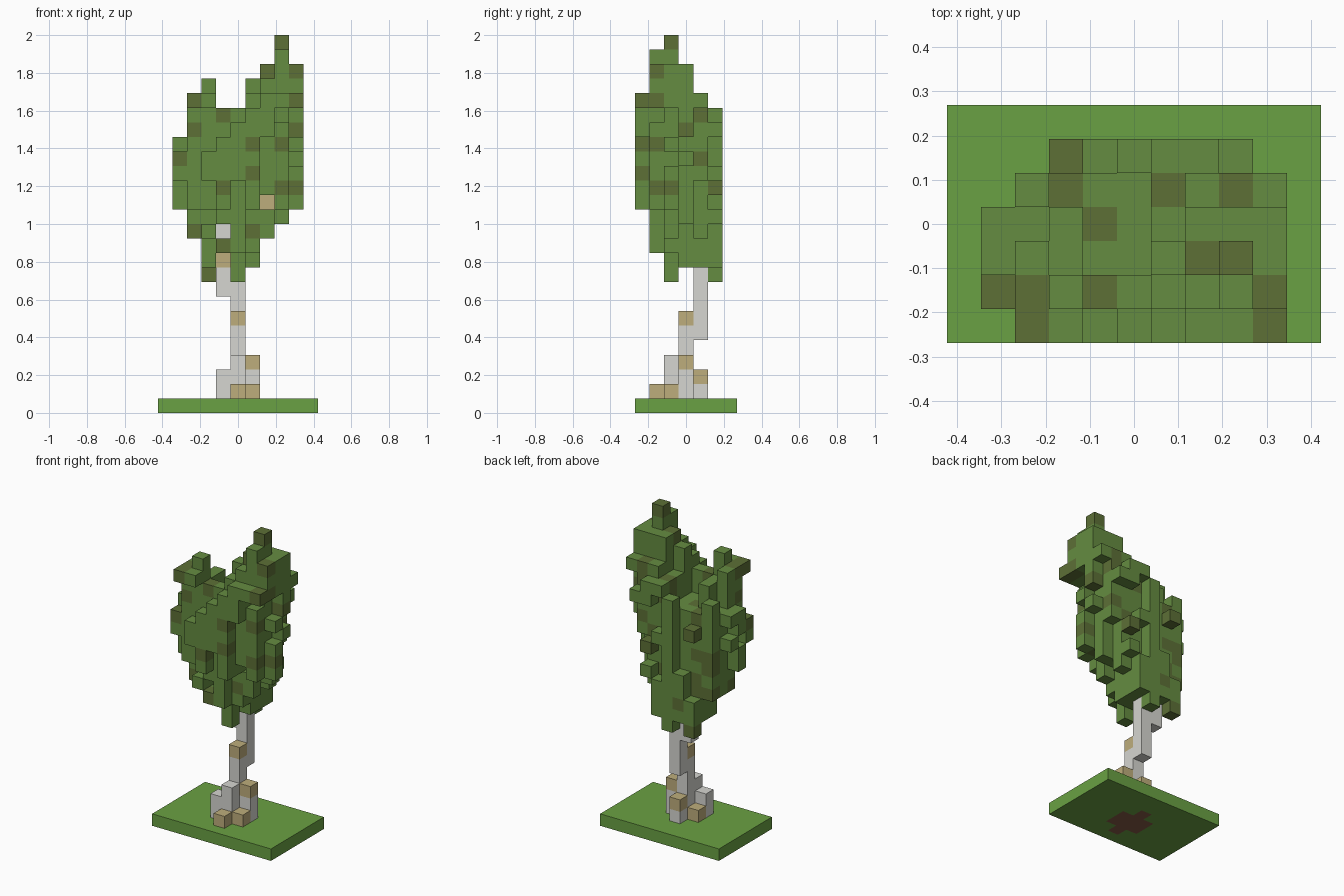
import bpy, bmesh, random
from math import hypot
from mathutils import Vector

random.seed(23)
cube = bpy.data.objects.get("Cube")
if cube:
    bpy.data.objects.remove(cube)

UNIT = 2 / 26  # edge of one block


def material(name, rgb):
    lin = [((c / 255 + 0.055) / 1.055) ** 2.4 for c in rgb]
    mat = bpy.data.materials.new(name)
    mat.use_nodes = True
    mat.diffuse_color = (*lin, 1)
    mat.node_tree.nodes["Principled BSDF"].inputs["Base Color"].default_value = (*lin, 1)
    return mat


MATS = {
    "grass": material("grass_green", (106, 161, 67)),
    "soil": material("soil_brown", (134, 90, 70)),
    "bark": material("pale_bark", (214, 214, 209)),
    "knot": material("tan_bark", (190, 174, 124)),
    "leaf": material("leaf_green", (101, 140, 65)),
    "olive": material("olive_leaf", (93, 112, 54)),
}
DIRS = [(1, 0, 0), (-1, 0, 0), (0, 1, 0), (0, -1, 0), (0, 0, 1), (0, 0, -1)]


def beside(cell):
    return [tuple(a + b for a, b in zip(cell, d)) for d in DIRS]


def build(name, cells, filled):
    """Turn blocks {cell: colour} into a mesh of their exposed faces."""
    bm = bmesh.new()
    names = sorted(set(cells.values()))
    for cell, colour in cells.items():
        centre = Vector(cell) + Vector((0, 0, 0.5))
        for d, other in zip(DIRS, beside(cell)):
            if other in filled:
                continue
            n = Vector(d)
            s = Vector((n.y, n.z, n.x))
            t = n.cross(s)
            mid = centre + n / 2
            quad = [mid + (a * s + b * t) / 2 for a, b in ((-1, -1), (1, -1), (1, 1), (-1, 1))]
            face = bm.faces.new([bm.verts.new(p * UNIT) for p in quad])
            face.material_index = names.index(colour)
    bmesh.ops.remove_doubles(bm, verts=bm.verts, dist=UNIT / 100)
    mesh = bpy.data.meshes.new(name)
    bm.to_mesh(mesh)
    bm.free()
    for n in names:
        mesh.materials.append(MATS[n])
    bpy.context.collection.objects.link(bpy.data.objects.new(name, mesh))


# Trunk: vertical runs of blocks (x, y, first level, last level)
trunk = {}
RUNS = [(0, 0, 1, 6), (0, 1, 5, 9), (-1, 1, 8, 13), (0, -1, 1, 3), (1, 0, 1, 3), (-1, -1, 1, 2),
        (0, 1, 1, 2), (0, -2, 1, 1), (1, -1, 1, 1), (-1, 0, 1, 1),
        (0, 1, 13, 13), (1, 0, 13, 14), (2, 0, 14, 16), (-2, 0, 13, 15)]
for i, j, low, high in RUNS:
    for k in range(low, high + 1):
        trunk[i, j, k] = "bark"
for cell in [(0, 0, 6), (-1, 1, 10), (1, 0, 3), (0, 1, 2), (0, -2, 1), (1, -1, 1), (-1, 0, 1), (2, 0, 14)]:
    trunk[cell] = "knot"

# Ground slab, with soil below the roots
slab = {(i, j, 0): "soil" if (i, j, 1) in trunk else "grass"
        for i in range(-5, 6) for j in range(-3, 4)}

# Crown limits: levels covered by each column across the width and the depth
ACROSS = dict(zip(range(-4, 5), [(14, 19), (12, 22), (9, 23), (10, 21), (9, 21), (10, 23), (12, 24), (13, 26), (14, 24)]))
DEEP = dict(zip(range(-3, 3), [(14, 22), (11, 25), (9, 26), (10, 24), (10, 22), (9, 21)]))
PLAN = {-3: (-3, 4), -2: (-4, 4), -1: (-4, 4), 0: (-4, 4), 1: (-3, 4), 2: (-2, 3)}


def span(limits, k):
    return [c for c, (low, high) in limits.items() if low <= k < high]


def offset(c, values):
    half = (max(values) - min(values) + 1) / 2
    return (c - (max(values) + min(values)) / 2) / half


radius = {}  # every allowed cell and its squared distance from the lobe axis
for k in range(9, 26):
    for i in span(ACROSS, k):
        for j in span(DEEP, k):
            xs, ys = span(ACROSS, k), span(DEEP, k)
            if k > 20:  # the crown forks into two lobes
                xs = [x for x in xs if x * i > 0]
                if i < 0:
                    ys = [y for y in ys if abs(y + 2) <= 22 - k]
            window = (i == -1 and k in (10, 12) and j < 2) or (i == 2 and k == 14 and j < 0)
            low, high = PLAN[j]
            if j in ys and low <= i <= high and not window and (i, j, k) not in trunk:
                radius[i, j, k] = offset(i, xs) ** 2 + offset(j, ys) ** 2

# Ragged crown: two sloping peaks, and very short upright runs of uneven reach
peak = {(i, j): max(26 - 1.2 * hypot(i - 3, j + 1), 23.5 - 1.2 * hypot(i + 2, j + 2)) - random.uniform(0, 2.4)
        for i in ACROSS for j in DEEP}
reach = {}
leaves = set()
for cell, r in radius.items():
    i, j, k = cell
    if (i, j) not in reach or random.random() < 0.65:
        reach[i, j] = random.uniform(0.45, 1.25)
    hollow = i in (-1, 0) and -1 <= j <= 1 and k > 18
    if r < reach[i, j] and k < peak[i, j] and not hollow:
        leaves.add(cell)
TUFTS = [(0, -1, 9, 11), (-2, 2, 9, 10), (-1, 2, 10, 13), (-2, 1, 11, 13), (-2, -2, 18, 22), (-3, -2, 19, 21),
         (-4, -2, 16, 17), (1, -1, 19, 22), (4, 0, 22, 23), (4, 1, 21, 21), (3, 1, 19, 21), (0, -2, 16, 19),
         (-1, -2, 16, 20), (2, -1, 20, 23), (3, 0, 20, 23), (3, -2, 21, 24)]
for i, j, low, high in TUFTS:
    leaves |= {(i, j, k) for k in range(low, high + 1) if (i, j, k) in radius}

# Drop loose blocks and fill pits
solid = leaves | set(trunk)
leaves = {c for c in radius if sum(b in solid for b in beside(c)) >= (1 if c in leaves else 5)}

# Close gaps in the outline along each axis with the innermost allowed block
for axis in range(3):
    def key(c):
        return c[:axis] + c[axis + 1:]
    covered = {key(c) for c in leaves}
    for cell in sorted(radius, key=radius.get):
        if key(cell) not in covered:
            covered.add(key(cell))
            leaves.add(cell)

# Leaf colours: scattered olive blocks, with chosen ones on the outer faces
crown = {c: "olive" if random.random() < 0.12 else "leaf" for c in sorted(leaves)}
FRONT = [(3, 25), (2, 23), (4, 21), (-3, 21), (-1, 20), (-3, 19), (3, 18), (-4, 17), (1, 16),
         (-1, 15), (4, 15), (1, 12), (-3, 12), (-1, 11), (-2, 9)]
SIDE = [(-1, 25), (-2, 21), (1, 20), (0, 19), (-3, 18), (1, 17), (-2, 15), (2, 15)]
TOP = [(-2, 2), (-2, 1), (1, 1), (3, 1), (-1, 0), (2, -1), (3, -1), (-4, -2), (-3, -2), (-1, -2), (4, -2), (-3, -3)]
outer = []
for axis, pick, marks in ((1, min, FRONT), (0, max, SIDE), (2, max, TOP)):
    lines = {}
    for c in crown:
        lines.setdefault(c[:axis] + c[axis + 1:], []).append(c)
    outer.append(({q: pick(v, key=lambda c: c[axis]) for q, v in lines.items()}, marks))
for faces, marks in outer:
    for c in faces.values():
        crown[c] = "leaf"
for faces, marks in outer:
    for q in marks:
        crown[faces[q]] = "olive"

filled = set(slab) | set(trunk) | set(crown)
build("ground_slab", slab, filled)
build("trunk", trunk, filled)
build("crown", crown, filled)
